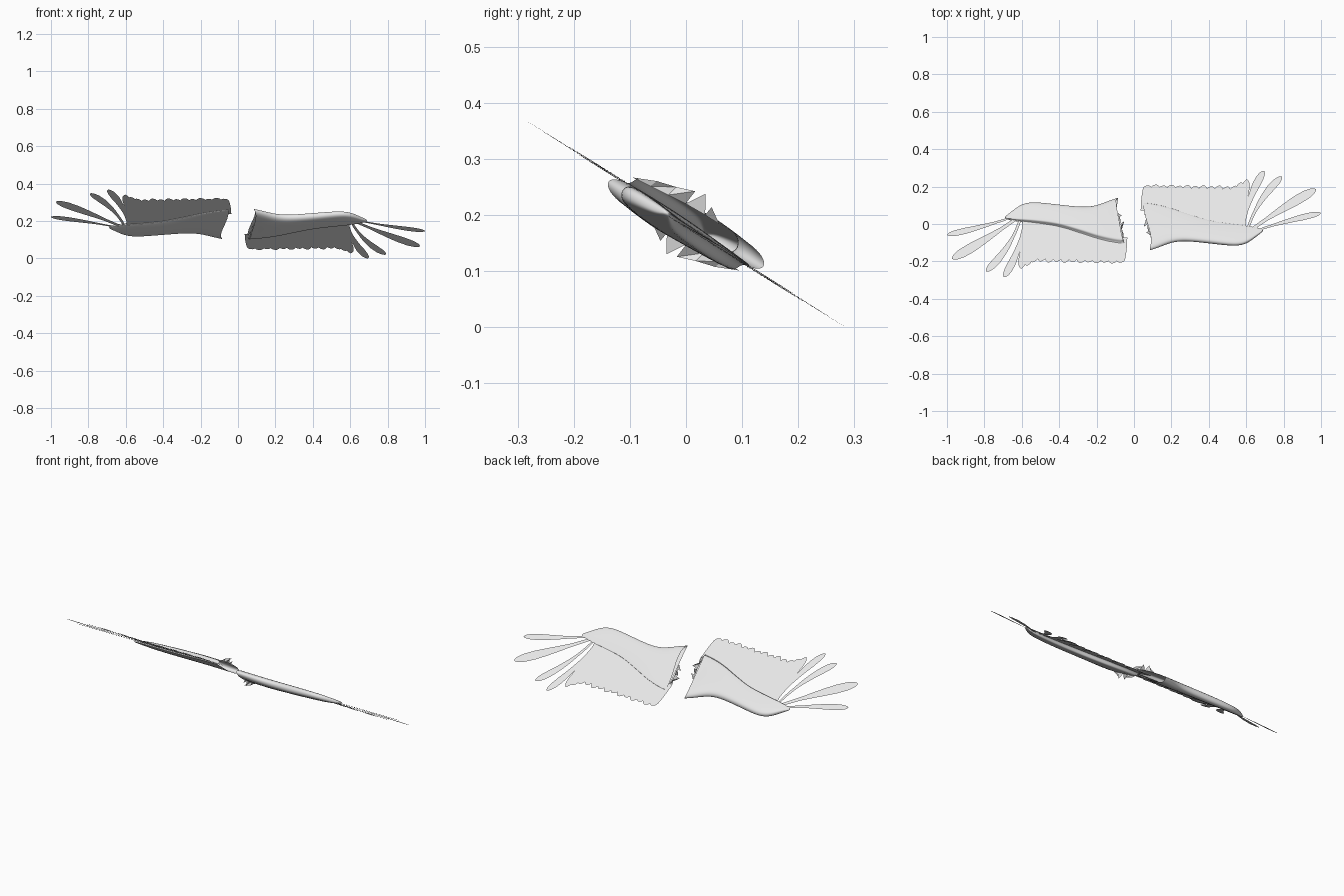
import bpy, math
from mathutils import Vector

if "Cube" in bpy.data.objects:
    bpy.data.objects.remove(bpy.data.objects["Cube"])

mat = bpy.data.materials.new("light_grey")
mat.diffuse_color = (0.8, 0.8, 0.8, 1)
mat.use_nodes = True
mat.node_tree.nodes["Principled BSDF"].inputs["Base Color"].default_value = mat.diffuse_color

# Wing frame: x = span, u = towards leading edge, n = sheet normal (tilted about x)
def place(p, s):
    x, u, n = p
    return (s * x, s * (-0.84 * u + 0.543 * n), 0.184 + s * (0.543 * u + 0.84 * n))

def make(name, verts, faces, s):
    me = bpy.data.meshes.new(name)
    if s < 0:
        faces = [f[::-1] for f in faces]
    me.from_pydata([place(v, s) for v in verts], [], faces)
    me.materials.append(mat)
    ob = bpy.data.objects.new(name, me)
    bpy.context.collection.objects.link(ob)
    return ob

def interp(table, t):
    for (a, va), (b, vb) in zip(table, table[1:]):
        if t <= b:
            return va + (vb - va) * (t - a) / (b - a)
    return table[-1][1]

# Thin feather blade following a curved centre line
def feather(name, s, base, mid, tip, width, profile, n0, n1, steps=16):
    b, m, t = (Vector(p) for p in (base, mid, tip))
    verts, faces = [], []
    for i in range(steps + 1):
        k = math.sin(i / steps * math.pi / 2)
        c = b * (1 - k) ** 2 + m * 2 * k * (1 - k) + t * k * k
        d = ((m - b) * (1 - k) + (t - m) * k).normalized()
        side = Vector((-d.y, d.x)) * width * interp(profile, k) / 2
        n = n0 + (n1 - n0) * k
        for q in (c - side, c, c + side):
            verts.append((q.x, q.y, n))
    for i in range(steps):
        for j in range(2):
            a = 3 * i + j
            faces.append((a, a + 1, a + 4, a + 3))
    return make(name, verts, faces, s)

PRIMARY = [(0, .3), (.3, .38), (.55, .75), (.75, 1), (.88, .95), (.95, .7), (.985, .4), (1, .03)]
SECONDARY = [(0, 1), (.85, 1), (.92, .85), (.97, .55), (1, .08)]

# Arm stations: span, leading edge, rear ridge, thickness
STATIONS = [(.085, .160, -.120, .034), (.10, .155, -.118, .034), (.14, .138, -.108, .036),
            (.20, .108, -.090, .037), (.26, .098, -.066, .037), (.33, .104, -.040, .036),
            (.40, .113, -.015, .035), (.48, .125, .000, .033), (.55, .132, .010, .030),
            (.60, .120, .016, .026), (.64, .088, .022, .020), (.67, .060, .028, .014),
            (.69, .045, .034, .006)]
# Section: fraction from ridge to leading edge, height in thicknesses
SECTION = [(-.10, .0), (.1, .1), (.35, .2), (.65, .22), (.86, .18), (.96, .02), (1, -.3),
           (.97, -.68), (.88, -.95), (.65, -1), (.35, -.9), (.08, -.8), (0, -.7), (.0, -.1)]
# Ragged root: span offset for each section point
RAGGED = [-.035, -.035, -.02, .004, .008, .0, .0, .008, .012, .005, -.01, -.02, -.03, -.03]

def arm(side, s):
    verts, faces = [], []
    k = len(SECTION)
    for i, (x, lead, ridge, th) in enumerate(STATIONS):
        for j, (f, h) in enumerate(SECTION):
            dx = RAGGED[j] * max(0, 1 - i * .4)
            verts.append((x + dx, ridge + (lead - ridge) * f, h * th))
    for i in range(len(STATIONS) - 1):
        for j in range(k):
            a, b = i * k + j, i * k + (j + 1) % k
            faces.append((a, b, b + k, a + k))
    last = (len(STATIONS) - 1) * k
    faces.append(tuple(last + j for j in range(k)))
    ob = make(side + "_wing_arm", verts, faces, s)
    sub = ob.modifiers.new("smooth", 'SUBSURF')
    sub.levels = sub.render_levels = 2
    for p in ob.data.polygons:
        p.use_smooth = True

# Jagged tuft flaring off the root
def tuft(side, s):
    inner = [(.064, -.125, -.018), (.062, -.09, -.022), (.066, -.055, -.026),
             (.072, -.02, -.030), (.080, .02, -.032), (.086, .05, -.032)]
    tips = [(.056, -.085, -.036), (.070, -.050, -.046), (.052, -.018, -.058),
            (.074, .000, -.064), (.066, .022, -.050)]
    verts = inner + tips
    faces = [(i, i + 1, 6 + i) for i in range(5)]
    faces += [(i + 1, 7 + i, 6 + i) for i in range(2)]
    make(side + "_root_tuft", verts, faces, s)

def wing(side, s):
    arm(side, s)
    tuft(side, s)
    ridges = [(x, r) for x, _, r, _ in STATIONS]
    # Row of short trailing feathers
    for i in range(12):
        x = .066 + .0425 * i
        lean = .004 + .0025 * i
        top = interp(ridges, max(x, .086)) + .03
        low = -.247 + .008 * (i / 11) - .006 * (i % 2)
        feather(f"{side}_short_feather_{i + 1}", s, (x - lean, top), (x - lean, (top + low) / 2),
                (x + .012, low), .052, SECONDARY, -.006, -.001 - .0015 * (i % 2))
    # Inner blades that blend into the long ones
    for i, (b, m, t, w) in enumerate([
            ((.545, .03), (.545, -.11), (.575, -.265), .05),
            ((.575, .03), (.570, -.10), (.605, -.285), .045)]):
        feather(f"{side}_middle_feather_{i + 1}", s, b, m, t, w, SECONDARY, -.006, -.002 * i)
    # Long fanned feathers at the tip
    for i, (b, m, t, w) in enumerate([
            ((.585, .02), (.605, -.17), (.695, -.338), .043),
            ((.610, .02), (.660, -.16), (.790, -.302), .043),
            ((.630, .03), (.760, -.08), (.972, -.222), .058),
            ((.650, .04), (.800, -.02), (1.0, -.070), .038)]):
        feather(f"{side}_long_feather_{i + 1}", s, b, m, t, w, PRIMARY, -.006, 0, 22)

# Second wing is the first one turned through the centre point
wing("right", 1)
wing("left", -1)
